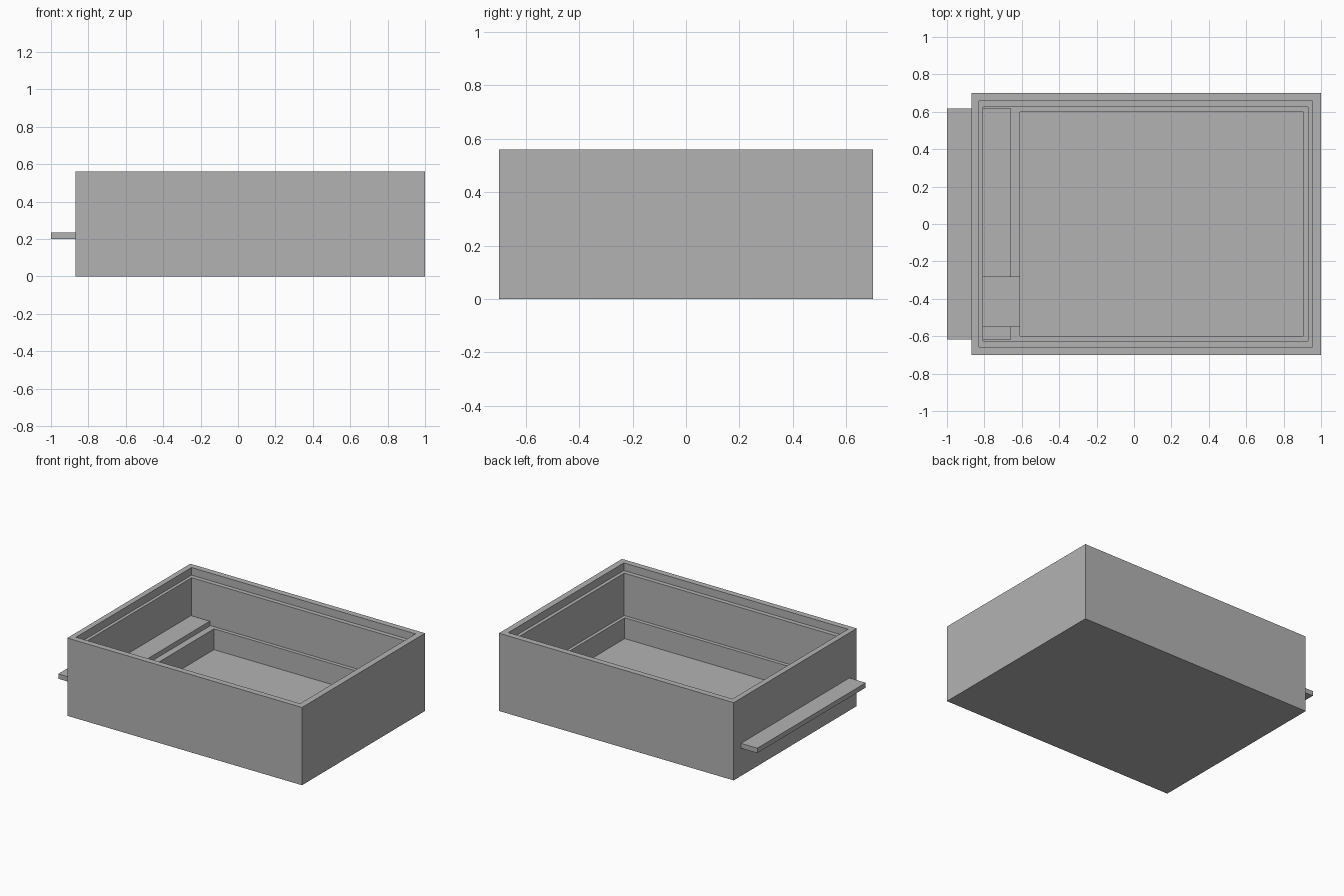
import bpy
import bmesh

cube = bpy.data.objects.get("Cube")
if cube:
    bpy.data.objects.remove(cube, do_unlink=True)

grey = bpy.data.materials.new("plain grey")
grey.use_nodes = True
colour = (0.45, 0.45, 0.45, 1)
grey.diffuse_color = colour
grey.node_tree.nodes["Principled BSDF"].inputs["Base Color"].default_value = colour


def finish(name, bm):
    bmesh.ops.recalc_face_normals(bm, faces=bm.faces)
    mesh = bpy.data.meshes.new(name)
    bm.to_mesh(mesh)
    bm.free()
    mesh.materials.append(grey)
    obj = bpy.data.objects.new(name, mesh)
    bpy.context.collection.objects.link(obj)
    return obj


def stacked_rectangles(name, levels):
    """Join rectangles (x0, x1, y0, y1, z) in order and cap both ends."""
    bm = bmesh.new()
    rings = []
    for x0, x1, y0, y1, z in levels:
        corners = [(x0, y0), (x1, y0), (x1, y1), (x0, y1)]
        rings.append([bm.verts.new((x, y, z)) for x, y in corners])
    for a, b in zip(rings, rings[1:]):
        for i in range(4):
            j = (i + 1) % 4
            bm.faces.new((a[i], a[j], b[j], b[i]))
    bm.faces.new(rings[0])
    bm.faces.new(rings[-1])
    return finish(name, bm)


# Stepped tray: outer wall, lid recess, main cavity, shelf and lower well
outer = (-0.87, 1.0, -0.7, 0.7)
recess = (-0.83, 0.955, -0.657, 0.657)
cavity = (-0.807, 0.93, -0.625, 0.625)
well = (-0.61, 0.907, -0.598, 0.598)
top, lid_ledge, shelf, floor = 0.56, 0.505, 0.2, 0.05
stacked_rectangles("tray", [
    (*outer, 0), (*outer, top),
    (*recess, top), (*recess, lid_ledge),
    (*cavity, lid_ledge), (*cavity, shelf),
    (*well, shelf), (*well, floor),
])


def box(name, x0, x1, y0, y1, z0, z1):
    return stacked_rectangles(name, [(x0, x1, y0, y1, z0), (x0, x1, y0, y1, z1)])


# Flat plate resting on the shelf and passing out through the side wall
box("sliding_plate", -1.0, -0.657, -0.617, 0.617, shelf, 0.235)

# Block over the plate near the front
box("shelf_block", cavity[0], well[0], -0.55, -0.28, shelf, 0.28)
